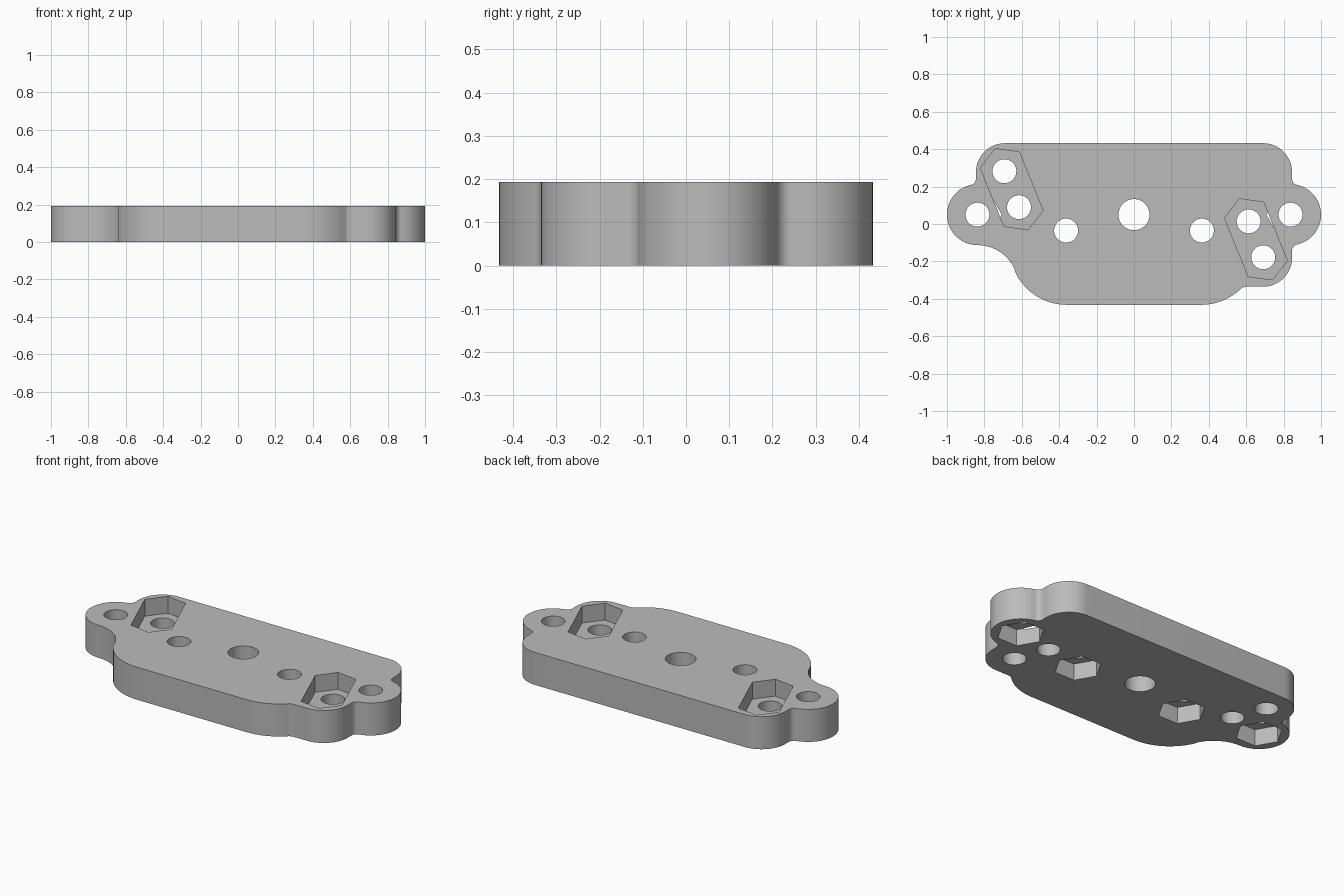
import bpy, bmesh
from math import sin, cos, radians, atan2, degrees, hypot, sqrt

cube = bpy.data.objects.get("Cube")
if cube:
    bpy.data.objects.remove(cube, do_unlink=True)

HEIGHT, POCKET = 0.193, 0.1
HEX_R, BOLT_R, CENTRE_R = 0.13, 0.064, 0.083

grey = bpy.data.materials.new("plain grey")
grey.use_nodes = True
grey.diffuse_color = (0.5, 0.5, 0.5, 1)
grey.node_tree.nodes["Principled BSDF"].inputs["Base Color"].default_value = (0.5, 0.5, 0.5, 1)


def arc(centre, r, start, end):
    """Points along an arc, in degrees; a falling angle makes a concave bend."""
    n = max(4, round(abs(end - start) / 5))
    return [(centre[0] + r * cos(radians(start + (end - start) * i / n)),
             centre[1] + r * sin(radians(start + (end - start) * i / n))) for i in range(n + 1)]


def heading(a, b):
    return degrees(atan2(b[1] - a[1], b[0] - a[0]))


def prism(name, outline, z0, z1):
    bm = bmesh.new()
    base = bm.faces.new([bm.verts.new((x, y, z0)) for x, y in outline])
    top = bmesh.ops.extrude_face_region(bm, geom=[base])["geom"]
    bmesh.ops.translate(bm, vec=(0, 0, z1 - z0), verts=[v for v in top if isinstance(v, bmesh.types.BMVert)])
    bmesh.ops.recalc_face_normals(bm, faces=bm.faces)
    mesh = bpy.data.meshes.new(name)
    bm.to_mesh(mesh)
    bm.free()
    mesh.materials.append(grey)
    obj = bpy.data.objects.new(name, mesh)
    bpy.context.collection.objects.link(obj)
    return obj


# Plate outline: rounded body, two side lobes and the bends that join them
EDGE, LOBE_R, BIG_R, CORNER_R, BEND_R, NICK_R, SWEEP_R = 0.845, 0.163, 0.304, 0.155, 0.035, 0.05, 0.218
lobe_l, lobe_r = (-0.837, 0.05), (0.837, 0.05)
big_l, big_r = (-0.36, -0.128), (0.36, -0.128)
foot = (0.69, -0.18)
bend_x = EDGE + BEND_R
rise = sqrt((LOBE_R + BEND_R) ** 2 - (bend_x - lobe_r[0]) ** 2)
bend_low, bend_high, bend_l = (bend_x, 0.05 - rise), (bend_x, 0.05 + rise), (-bend_x, 0.05 + rise)
nick_y = foot[1] - CORNER_R - NICK_R
nick = (big_r[0] + sqrt((BIG_R + NICK_R) ** 2 - (nick_y - big_r[1]) ** 2), nick_y)
sweep = (lobe_l[0], lobe_l[1] - LOBE_R - SWEEP_R)
sweep_end = heading(sweep, big_l)
tilt = heading(lobe_r, bend_high)

outline = (
    arc(big_l, BIG_R, 180 + sweep_end, 270)
    + arc(big_r, BIG_R, -90, heading(big_r, nick))
    + arc(nick, NICK_R, heading(nick, big_r), 90)
    + arc(foot, CORNER_R, -90, 0)
    + arc(bend_low, BEND_R, 180, 180 - tilt)
    + arc(lobe_r, LOBE_R, -tilt, tilt)
    + arc(bend_high, BEND_R, tilt - 180, -180)
    + arc((0.69, 0.277), CORNER_R, 0, 90)
    + arc((-0.69, 0.277), CORNER_R, 90, 180)
    + arc(bend_l, BEND_R, 0, -tilt)
    + arc(lobe_l, LOBE_R, 180 - tilt, 270)
    + arc(sweep, SWEEP_R, 90, sweep_end)
)
# drop points shared by neighbouring arcs
outline = [p for i, p in enumerate(outline)
           if hypot(p[0] - outline[i - 1][0], p[1] - outline[i - 1][1]) > 1e-4]
plate = prism("mounting_plate", outline, 0, HEIGHT)

cutters = []


def hole(centre, r):
    cutters.append(prism("hole_cutter", arc(centre, r, 0, 360)[:-1], -0.1, HEIGHT + 0.1))


# Centre hole, and bolt holes with hexagonal nut pockets underneath
hole((0, 0.05), CENTRE_R)
for centre in (lobe_l, lobe_r, (-0.363, -0.035), (0.363, -0.035)):
    hole(centre, BOLT_R)
    hexagon = [(centre[0] + HEX_R * cos(radians(a)), centre[1] + HEX_R * sin(radians(a)))
               for a in range(0, 360, 60)]
    cutters.append(prism("nut_pocket_cutter", hexagon, -0.1, POCKET))

# Long hexagonal pockets on top, each around a pair of holes
for upper, lower in (((-0.693, 0.282), (-0.615, 0.09)), ((0.613, 0.014), (0.691, -0.178))):
    hole(upper, BOLT_R)
    hole(lower, BOLT_R)
    turn = heading(lower, upper)
    slot = [(c[0] + HEX_R * cos(radians(turn + a)), c[1] + HEX_R * sin(radians(turn + a)))
            for c, angles in ((upper, (-60, 0, 60)), (lower, (120, 180, 240))) for a in angles]
    cutters.append(prism("slot_pocket_cutter", slot, HEIGHT - POCKET, HEIGHT + 0.1))

# Cut everything out of the plate
bpy.context.view_layer.objects.active = plate
for cutter in cutters:
    mod = plate.modifiers.new("cut", "BOOLEAN")
    mod.operation, mod.solver, mod.object = "DIFFERENCE", "EXACT", cutter
    bpy.ops.object.modifier_apply(modifier=mod.name)
    bpy.data.objects.remove(cutter, do_unlink=True)

bpy.ops.object.select_all(action="DESELECT")
plate.select_set(True)
bpy.ops.object.shade_smooth_by_angle(angle=radians(30))
